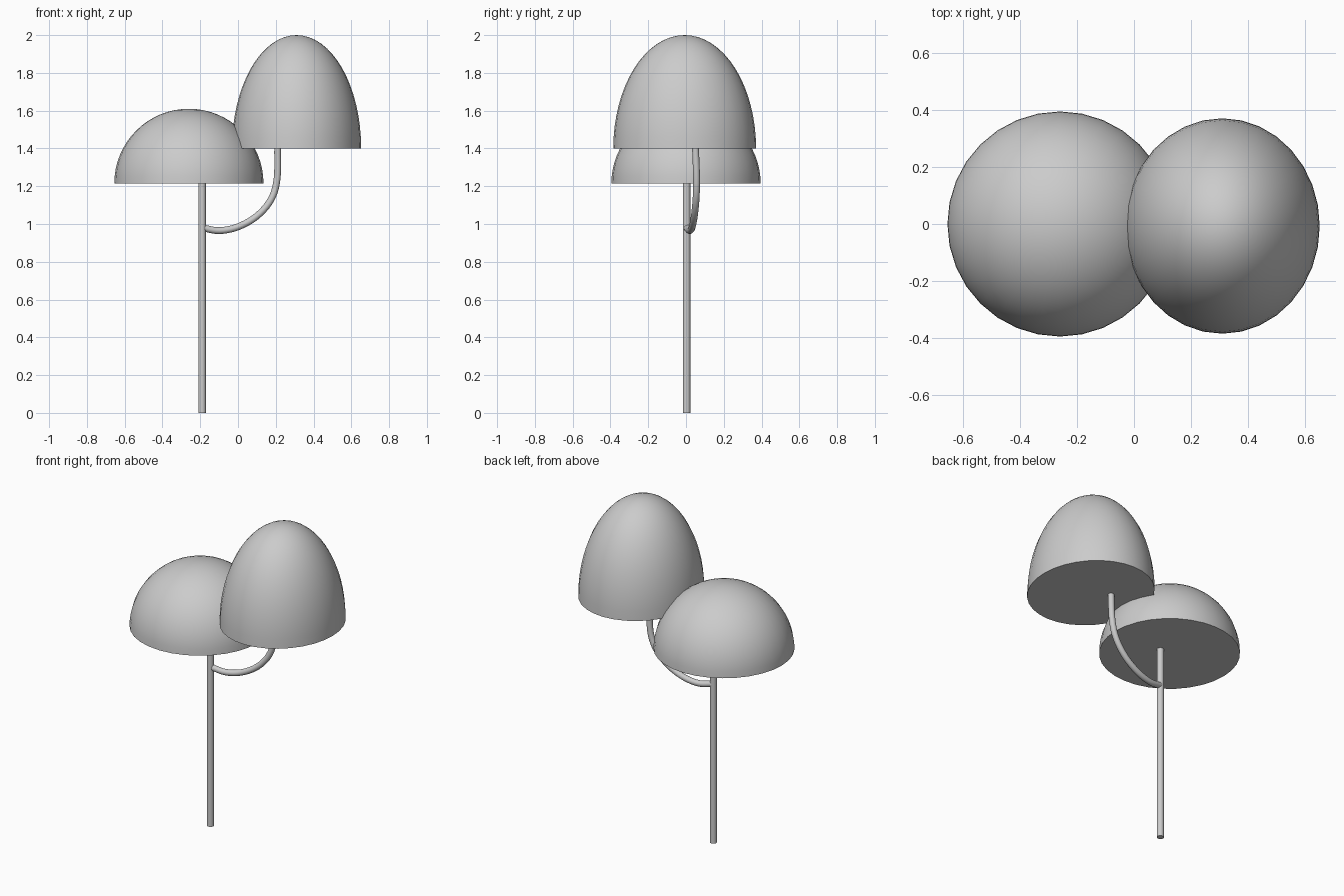
import bpy
import bmesh
import math
from mathutils import Vector

if "Cube" in bpy.data.objects:
    bpy.data.objects.remove(bpy.data.objects["Cube"])

grey = bpy.data.materials.new("light_grey")
grey.use_nodes = True
grey.diffuse_color = (0.6, 0.6, 0.6, 1)
grey.node_tree.nodes["Principled BSDF"].inputs["Base Color"].default_value = (0.6, 0.6, 0.6, 1)


def finish(name, bm):
    bmesh.ops.recalc_face_normals(bm, faces=bm.faces)
    mesh = bpy.data.meshes.new(name)
    bm.to_mesh(mesh)
    bm.free()
    obj = bpy.data.objects.new(name, mesh)
    bpy.context.collection.objects.link(obj)
    mesh.materials.append(grey)
    bpy.ops.object.select_all(action="DESELECT")
    obj.select_set(True)
    bpy.context.view_layer.objects.active = obj
    bpy.ops.object.shade_smooth_by_angle(angle=math.radians(40))
    return obj


def cap(name, centre, radii):
    """Upper half of an ellipsoid with a flat underside."""
    bm = bmesh.new()
    bmesh.ops.create_uvsphere(bm, u_segments=32, v_segments=32, radius=1)
    geom = bm.verts[:] + bm.edges[:] + bm.faces[:]
    bmesh.ops.bisect_plane(bm, geom=geom, dist=1e-4, plane_co=(0, 0, 0),
                           plane_no=(0, 0, 1), clear_inner=True)
    rim = [e for e in bm.edges if e.is_boundary]
    bmesh.ops.contextual_create(bm, geom=rim)
    bmesh.ops.scale(bm, vec=radii, verts=bm.verts)
    bmesh.ops.translate(bm, vec=centre, verts=bm.verts)
    return finish(name, bm)


def tube(name, path, radius, sides=16):
    """Round tube swept along a list of points."""
    bm = bmesh.new()
    rings = []
    for i, p in enumerate(path):
        along = (path[min(i + 1, len(path) - 1)] - path[max(i - 1, 0)]).normalized()
        u = along.cross(Vector((0, 1, 0))).normalized()
        v = along.cross(u)
        angles = [2 * math.pi * k / sides for k in range(sides)]
        rings.append([bm.verts.new(p + radius * (u * math.cos(a) + v * math.sin(a)))
                      for a in angles])
    for a, b in zip(rings, rings[1:]):
        for k in range(sides):
            n = (k + 1) % sides
            bm.faces.new((a[k], a[n], b[n], b[k]))
    bm.faces.new(rings[0])
    bm.faces.new(rings[-1])
    return finish(name, bm)


def smooth_path(points, steps=5):
    """Catmull-Rom interpolation through the points."""
    pts = [Vector(p) for p in points]
    ext = [2 * pts[0] - pts[1]] + pts + [2 * pts[-1] - pts[-2]]
    out = []
    for a, b, c, d in zip(ext, ext[1:], ext[2:], ext[3:]):
        for s in range(steps):
            t = s / steps
            out.append(0.5 * (2 * b + (c - a) * t + (2 * a - 5 * b + 4 * c - d) * t * t
                              + (3 * b - a - 3 * c + d) * t ** 3))
    return out + [pts[-1]]


# Mushroom caps
cap("low_cap", (-0.26, 0, 1.215), (0.395, 0.395, 0.395))
cap("tall_cap", (0.31, -0.007, 1.4), (0.342, 0.378, 0.6))

# Straight main stem
tube("main_stem", [Vector((-0.19, 0.003, 0)), Vector((-0.19, 0.003, 1.23))], 0.02)

# Curved side stem carrying the tall cap
tube("side_stem", smooth_path([
    (-0.19, 0.005, 0.98), (-0.1, 0.02, 0.965), (0.0, 0.033, 0.985), (0.1, 0.044, 1.042),
    (0.175, 0.053, 1.13), (0.207, 0.056, 1.24), (0.21, 0.05, 1.41)]), 0.018)
